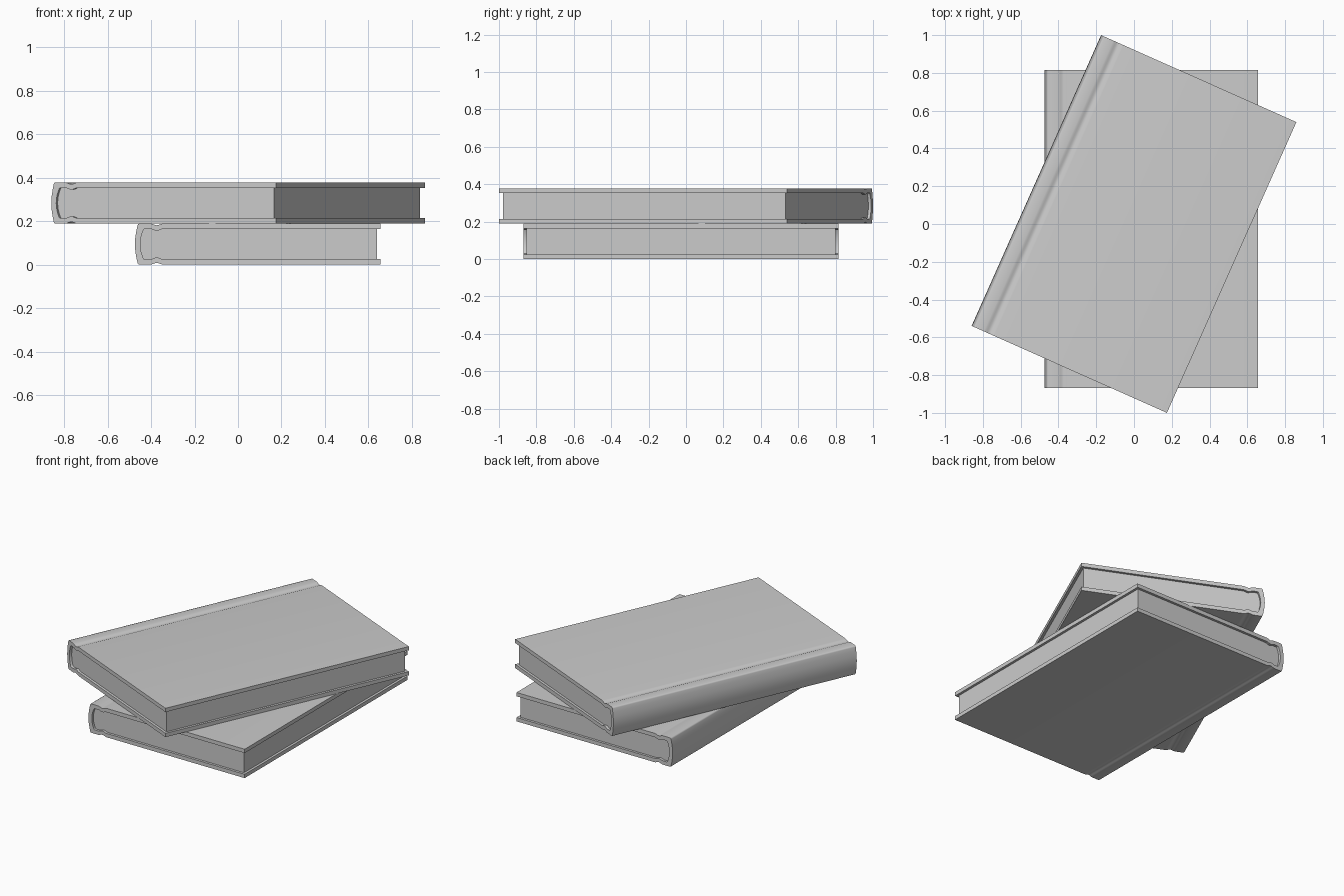
import bpy, bmesh, math

if "Cube" in bpy.data.objects:
    bpy.data.objects.remove(bpy.data.objects["Cube"])

LENGTH, HALF_H, HALF_W = 1.685, 0.0945, 0.566
BOARD, INSET = 0.025, 0.016


def groove(x):
    # hinge dip beside the spine
    d = abs(x + 0.465) / 0.03
    return 0.008 * (0.5 + 0.5 * math.cos(math.pi * d)) if d < 1 else 0.0


def mirrored(half):
    # half runs from the upper fore-edge to the spine middle at z = 0
    return half + [(x, -z) for x, z in reversed(half[:-1])]


hinge_xs = [-0.435 - 0.06 * i / 8 for i in range(9)]

# outer and inner cross-sections of the cover (same point count)
outer = mirrored([(HALF_W, HALF_H)] + [(x, HALF_H - groove(x)) for x in hinge_xs]
                 + [(-0.545, HALF_H), (-0.551, HALF_H - 0.002), (-0.5535, HALF_H - 0.008),
                    (-0.5585, 0.064), (-0.5635, 0.034), (-HALF_W, 0)])
ih = HALF_H - BOARD
inner = mirrored([(HALF_W, ih)] + [(x, ih - groove(x)) for x in hinge_xs]
                 + [(-0.52, ih), (-0.525, ih - 0.002), (-0.528, ih - 0.008),
                    (-0.534, 0.045), (-0.539, 0.025), (-0.541, 0)])
# page block fills the inside, set back at the fore-edge
pages = [(min(x, HALF_W - INSET), z) for x, z in inner]


def finish(bm, name, loc, angle):
    bmesh.ops.recalc_face_normals(bm, faces=bm.faces[:])
    me = bpy.data.meshes.new(name)
    bm.to_mesh(me)
    bm.free()
    ob = bpy.data.objects.new(name, me)
    bpy.context.collection.objects.link(ob)
    ob.location = loc
    ob.rotation_euler.z = math.radians(angle)
    bpy.ops.object.select_all(action='DESELECT')
    ob.select_set(True)
    bpy.context.view_layer.objects.active = ob
    bpy.ops.object.shade_smooth_by_angle(angle=math.radians(50))


def rows(bm, profile, half):
    return [[bm.verts.new((x, y, z)) for x, z in profile] for y in (-half, half)]


def book(prefix, loc, angle):
    # cover: two boards and rounded spine in one wrapped strip
    bm = bmesh.new()
    o = rows(bm, outer, LENGTH / 2)
    i = rows(bm, inner, LENGTH / 2)
    n = len(outer)
    for k in range(n - 1):
        for a, b in ((o[0], o[1]), (i[0], i[1]), (o[0], i[0]), (o[1], i[1])):
            bm.faces.new((a[k], a[k + 1], b[k + 1], b[k]))
    for k in (0, n - 1):
        bm.faces.new((o[0][k], o[1][k], i[1][k], i[0][k]))
    finish(bm, prefix + "_cover", loc, angle)

    # page block
    bm = bmesh.new()
    a, b = rows(bm, pages, LENGTH / 2 - INSET)
    for k in range(n):
        m = (k + 1) % n
        bm.faces.new((a[k], a[m], b[m], b[k]))
    bm.faces.new(a)
    bm.faces.new(b)
    finish(bm, prefix + "_pages", loc, angle)


book("lower_book", (0.091, -0.027, HALF_H), 0)
book("upper_book", (0, 0, HALF_H * 3), -24)
